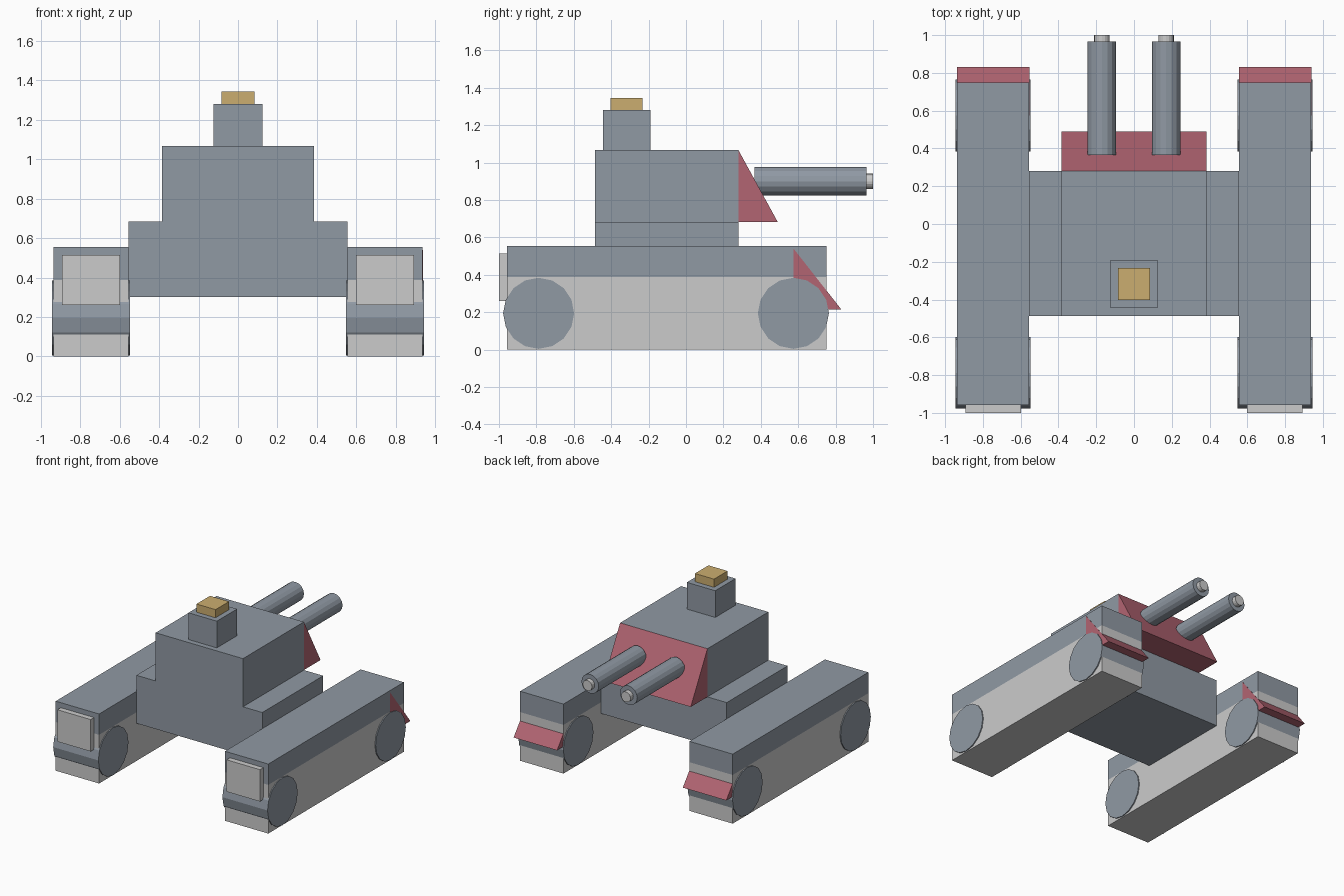
import bpy, bmesh, math
from mathutils import Matrix, Vector

default = bpy.data.objects.get("Cube")
if default:
    bpy.data.objects.remove(default, do_unlink=True)


def material(name, rgb):
    mat = bpy.data.materials.new(name)
    mat.use_nodes = True
    colour = (*rgb, 1.0)
    mat.diffuse_color = colour
    mat.node_tree.nodes["Principled BSDF"].inputs["Base Color"].default_value = colour
    return mat


GREY = material("slate grey", (0.28, 0.32, 0.37))
LIGHT = material("light grey", (0.6, 0.6, 0.6))
RED = material("dull red", (0.45, 0.13, 0.17))
GOLD = material("pale gold", (0.6, 0.42, 0.16))


def finish(name, bm, mat):
    bmesh.ops.recalc_face_normals(bm, faces=bm.faces)
    mesh = bpy.data.meshes.new(name)
    bm.to_mesh(mesh)
    bm.free()
    mesh.materials.append(mat)
    obj = bpy.data.objects.new(name, mesh)
    bpy.context.collection.objects.link(obj)
    return obj


def box(name, mat, x, y, z):
    """Box given by its (low, high) range on each axis."""
    bm = bmesh.new()
    bmesh.ops.create_cube(bm, size=1)
    ranges = (x, y, z)
    size = Vector([hi - lo for lo, hi in ranges])
    middle = Vector([(hi + lo) / 2 for lo, hi in ranges])
    for v in bm.verts:
        v.co = v.co * size + middle
    return finish(name, bm, mat)


def cylinder(name, mat, axis, radius, length, centre):
    bm = bmesh.new()
    turn = Matrix.Rotation(math.pi / 2, 4, "Y" if axis == "X" else "X")
    bmesh.ops.create_cone(bm, cap_ends=True, segments=16, radius1=radius,
                          radius2=radius, depth=length,
                          matrix=Matrix.Translation(centre) @ turn)
    return finish(name, bm, mat)


def wedge(name, mat, x, profile):
    """Triangular (y, z) profile extruded along x."""
    bm = bmesh.new()
    face = bm.faces.new([bm.verts.new((x[0], y, z)) for y, z in profile])
    new = bmesh.ops.extrude_face_region(bm, geom=[face])["geom"]
    for v in new:
        if isinstance(v, bmesh.types.BMVert):
            v.co.x = x[1]
    return finish(name, bm, mat)


# Hull, turret and cupola
box("hull", GREY, (-0.555, 0.555), (-0.487, 0.28), (0.3, 0.683))
box("turret", GREY, (-0.385, 0.385), (-0.487, 0.28), (0.683, 1.067))
wedge("turret_slope", RED, (-0.385, 0.385), [(0.28, 0.683), (0.49, 0.683), (0.28, 1.067)])
box("cupola", GREY, (-0.125, 0.125), (-0.445, -0.19), (1.067, 1.28))
box("hatch", GOLD, (-0.084, 0.084), (-0.403, -0.233), (1.28, 1.345))

for side, s in (("left", 1), ("right", -1)):
    # Track pods
    mid = s * 0.746
    width = (mid - 0.191, mid + 0.191)
    length = (-0.957, 0.75)
    box(side + "_track", LIGHT, width, length, (0, 0.388))
    box(side + "_track_cover", GREY, width, length, (0.388, 0.554))
    box(side + "_end_plate", LIGHT, (mid - 0.147, mid + 0.147), (-1.0, -0.957), (0.26, 0.514))
    wedge(side + "_track_guard", RED, (width[0] + 0.001, width[1] + 0.002),
          [(0.575, 0.215), (0.83, 0.215), (0.575, 0.54)])
    # Wheels
    for end, y in (("front", -0.788), ("rear", 0.574)):
        cylinder(f"{side}_{end}_wheel", GREY, "X", 0.19, 0.398, (mid, y, 0.194))
    # Guns
    gun = s * 0.17
    cylinder(side + "_barrel", GREY, "Y", 0.076, 0.6, (gun, 0.665, 0.9))
    cylinder(side + "_muzzle", LIGHT, "Y", 0.041, 0.05, (gun, 0.975, 0.9))
